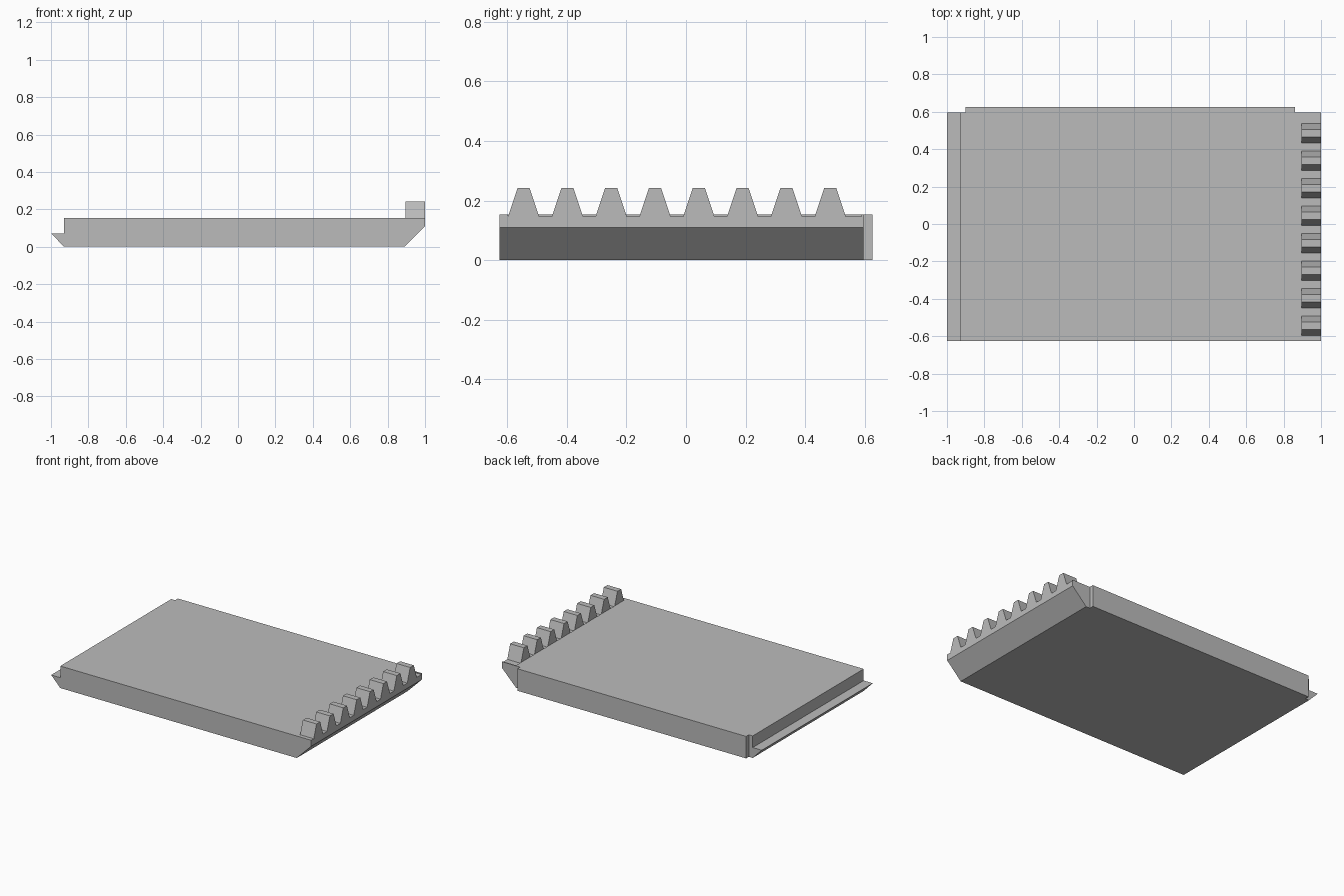
import bpy
import bmesh
from mathutils import Vector

cube = bpy.data.objects.get("Cube")
if cube:
    bpy.data.objects.remove(cube, do_unlink=True)

grey = bpy.data.materials.new("light_grey")
grey.use_nodes = True
colour = (0.5, 0.5, 0.5, 1)
grey.diffuse_color = colour
grey.node_tree.nodes["Principled BSDF"].inputs["Base Color"].default_value = colour


def prism(name, profile, axis, start, end):
    """Extrude a closed profile along x (points are y, z) or y (points are x, z)."""
    bm = bmesh.new()
    if axis == "x":
        points = [Vector((start, a, z)) for a, z in profile]
        move = Vector((end - start, 0, 0))
    else:
        points = [Vector((a, start, z)) for a, z in profile]
        move = Vector((0, end - start, 0))
    face = bm.faces.new([bm.verts.new(p) for p in points])
    result = bmesh.ops.extrude_face_region(bm, geom=[face])
    verts = [v for v in result["geom"] if isinstance(v, bmesh.types.BMVert)]
    bmesh.ops.translate(bm, verts=verts, vec=move)
    bmesh.ops.recalc_face_normals(bm, faces=bm.faces)
    mesh = bpy.data.meshes.new(name)
    bm.to_mesh(mesh)
    bm.free()
    mesh.materials.append(grey)
    obj = bpy.data.objects.new(name, mesh)
    bpy.context.collection.objects.link(obj)
    return obj


FRONT, BACK = -0.625, 0.595
TOP, FLOOR = 0.153, 0.147
RACK_IN, RACK_OUT = 0.895, 1.0
RACK_START, RACK_END = -0.597, 0.588

# Plate with a ledge on one side, a chamfer and a shallow rack seat on the other
prism("plate", [(-0.93, 0), (0.89, 0), (RACK_OUT, 0.11), (RACK_OUT, FLOOR),
                (RACK_IN, FLOOR), (RACK_IN, TOP), (-0.93, TOP),
                (-0.93, 0.072), (-1, 0.072)], "y", FRONT, BACK)

# Tongue along the back edge
prism("back_tongue", [(-0.9, 0), (0.86, 0), (0.86, TOP), (-0.9, TOP)],
      "y", BACK, 0.625)

# Raised lips closing both ends of the rack seat
for name, start, end in (("front_lip", FRONT, RACK_START), ("back_lip", RACK_END, BACK)):
    prism(name, [(RACK_IN, FLOOR), (RACK_OUT, FLOOR), (RACK_OUT, TOP), (RACK_IN, TOP)],
          "y", start, end)

# Row of tapered teeth
for i in range(8):
    y = -0.545 + 0.147 * i
    prism(f"tooth_{i + 1}", [(y - 0.052, FLOOR), (y + 0.052, FLOOR),
                             (y + 0.02, 0.243), (y - 0.02, 0.243)],
          "x", RACK_IN, RACK_OUT)
